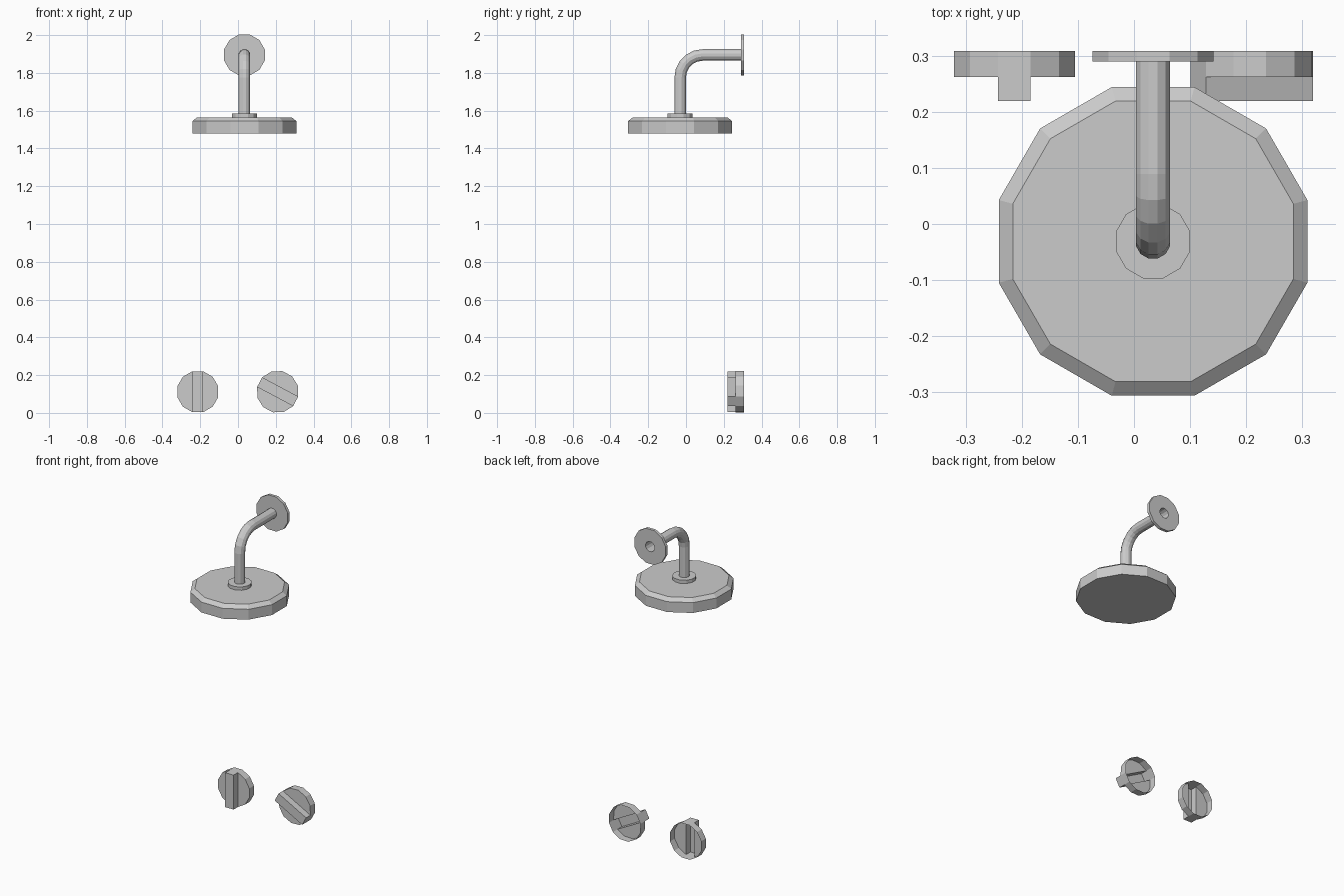
import bpy, bmesh
from math import sin, cos, pi, radians
from mathutils import Vector

if "Cube" in bpy.data.objects:
    bpy.data.objects.remove(bpy.data.objects["Cube"])

SIDES = 12
AP = cos(pi / SIDES)          # flat-to-flat radius -> corner radius
X, Y, Z = Vector((1, 0, 0)), Vector((0, 1, 0)), Vector((0, 0, 1))
CX, CY, PZ = 0.034, -0.031, 1.895


def ring(bm, centre, u, v, r, turn=0.0):
    """Twelve-sided ring; r is the flat radius."""
    pts = []
    for i in range(SIDES):
        a = 2 * pi * (i + 0.5) / SIDES + turn
        pts.append(bm.verts.new(Vector(centre) + (u * cos(a) + v * sin(a)) * (r / AP)))
    return pts


def bridge(bm, rings):
    for a, b in zip(rings, rings[1:]):
        for i in range(SIDES):
            j = (i + 1) % SIDES
            bm.faces.new((a[i], a[j], b[j], b[i]))


def finish(bm, name):
    bmesh.ops.recalc_face_normals(bm, faces=bm.faces)
    me = bpy.data.meshes.new(name)
    bm.to_mesh(me)
    bm.free()
    ob = bpy.data.objects.new(name, me)
    bpy.context.collection.objects.link(ob)
    return ob


def loft(name, specs, caps=False):
    bm = bmesh.new()
    rings = [ring(bm, *s) for s in specs]
    bridge(bm, rings)
    if caps:
        bm.faces.new(rings[0])
        bm.faces.new(rings[-1])
    return finish(bm, name)


# shower head disc with chamfered top, and collar
loft("shower_head", [((CX, CY, z), X, Y, r) for z, r in
                     ((1.48, 0.275), (1.545, 0.275), (1.565, 0.25))], True)
loft("collar", [((CX, CY, z), X, Y, 0.066) for z in (1.565, 1.586)], True)

# bent pipe, open at the wall end
R, PR, STEPS = 0.12, 0.0305, 5
specs = [((CX, CY, 1.58), X, Y, PR)]
for k in range(STEPS + 1):
    a = pi / 2 * k / STEPS
    specs.append(((CX, CY + R - R * cos(a), PZ - R + R * sin(a)),
                  X, Y * cos(a) - Z * sin(a), PR))
specs.append(((CX, 0.308, PZ), X, -Z, PR))
loft("pipe", specs)

# wall flange with a hole for the pipe
loft("wall_flange", [((CX, y, PZ), X, -Z, r) for y, r in
                     ((0.29, PR), (0.29, 0.108), (0.308, 0.108), (0.308, PR))])


# hollow knobs: open-backed cup, grip strip extruded between opposite flats
def knob(name, cx, turn):
    bm = bmesh.new()
    c = lambda y: (cx, y, 0.112)
    back = ring(bm, c(0.308), X, Z, 0.108, turn)
    face = ring(bm, c(0.262), X, Z, 0.108, turn)
    bridge(bm, [back, face])
    t0, t1, b0, b1 = 2, 3, 8, 9   # corners of top and bottom flats
    bm.faces.new([face[i] for i in (9, 10, 11, 0, 1, 2)])
    bm.faces.new(face[3:9])
    grip = [bm.verts.new(face[i].co - Y * 0.043) for i in (t0, t1, b0, b1)]
    base = [face[i] for i in (t0, t1, b0, b1)]
    for i in range(4):
        j = (i + 1) % 4
        bm.faces.new((base[i], base[j], grip[j], grip[i]))
    bm.faces.new(grip)
    bmesh.ops.recalc_face_normals(bm, faces=bm.faces)
    finish(bm, name)


knob("left_knob", -0.213, 0.0)
knob("right_knob", 0.21, radians(62))
